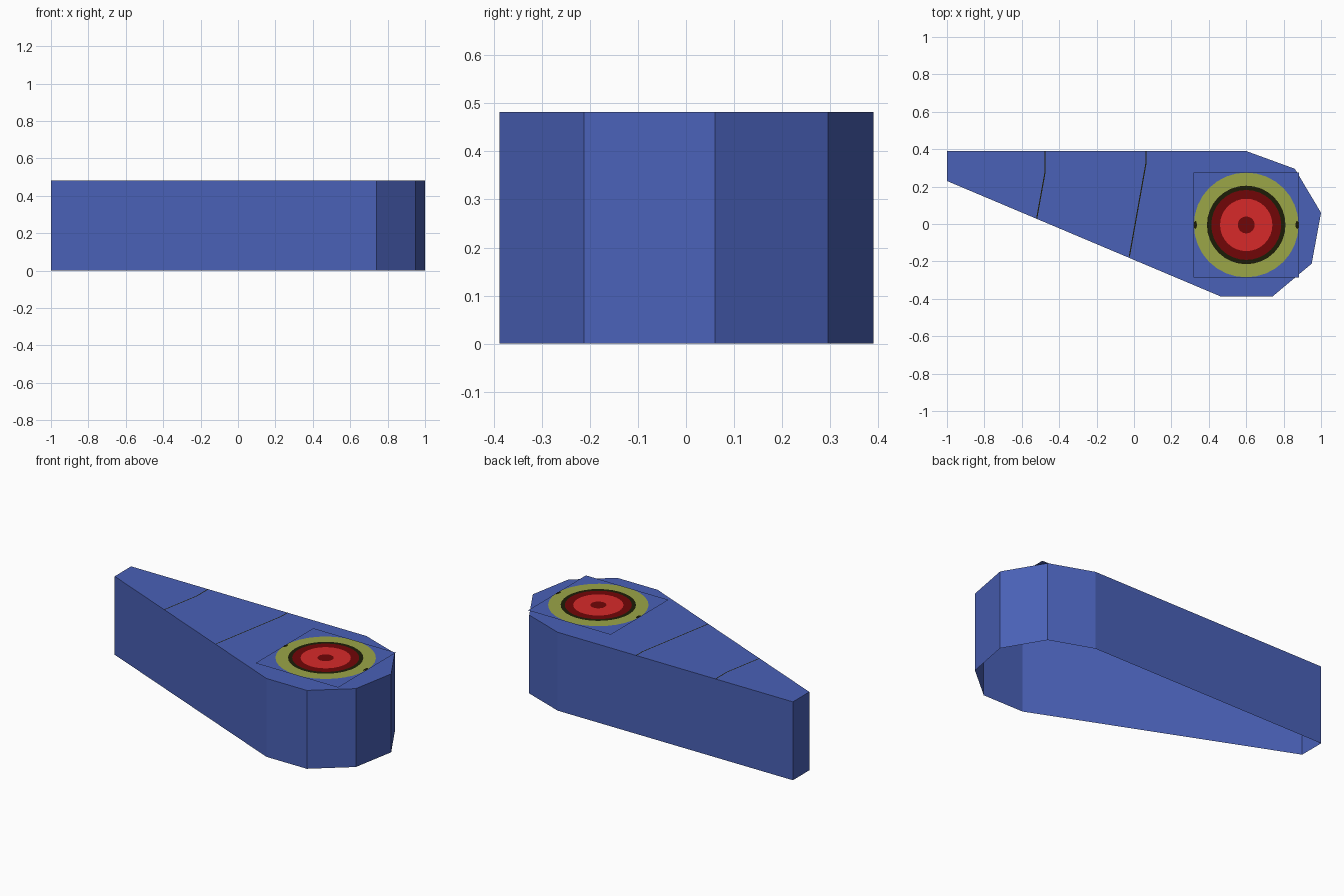
import bpy, bmesh, math
from mathutils import Vector

cube = bpy.data.objects.get("Cube")
if cube:
    bpy.data.objects.remove(cube, do_unlink=True)


def material(name, rgb):
    color = [(c / 255) ** 2.2 for c in rgb] + [1]
    mat = bpy.data.materials.new(name)
    mat.use_nodes = True
    mat.diffuse_color = color
    mat.node_tree.nodes["Principled BSDF"].inputs["Base Color"].default_value = color
    return mat


blue = material("blue", (75, 97, 182))
olive = material("olive", (153, 164, 73))
black = material("black", (34, 34, 15))
dark_red = material("dark red", (112, 14, 16))
red = material("red", (214, 46, 46))


def finish(name, bm, mats):
    mesh = bpy.data.meshes.new(name)
    bm.to_mesh(mesh)
    bm.free()
    for mat in mats:
        mesh.materials.append(mat)
    obj = bpy.data.objects.new(name, mesh)
    bpy.context.collection.objects.link(obj)
    return obj


def polygon(bm, points, z):
    return bm.faces.new([bm.verts.new((x, y, z)) for x, y in points])


TOP = 0.482
DECAL = 0.499
CENTER = Vector((0.6, -0.005))
HALF = 0.281

# Tapered body: open-bottomed shell with a flat top
outline = [(-1, 0.23), (0.465, -0.388), (0.74, -0.388), (0.95, -0.212),
           (1, 0.06), (0.86, 0.295), (0.6, 0.39), (-1, 0.39)]
bm = bmesh.new()
lid = polygon(bm, outline, TOP)
rim = bmesh.ops.extrude_edge_only(bm, edges=lid.edges[:])["geom"]
for v in rim:
    if isinstance(v, bmesh.types.BMVert):
        v.co.z = 0
bmesh.ops.recalc_face_normals(bm, faces=bm.faces[:])
finish("tapered_body", bm, [blue])

# Hairline seams across the top
seams = [[(-0.475, 0.39), (-0.475, 0.28), (-0.52, 0.03)],
         [(0.065, 0.39), (0.065, 0.33), (-0.025, -0.175)]]
for i, path in enumerate(seams):
    bm = bmesh.new()
    rows = [[bm.verts.new((x + s * 0.003, y, TOP + 0.001)) for s in (-1, 1)]
            for x, y in path]
    for a, b in zip(rows, rows[1:]):
        bm.faces.new((b[0], b[1], a[1], a[0]))
    finish(f"top_seam_{i + 1}", bm, [black])

# Square plate that carries the target
bm = bmesh.new()
polygon(bm, [(CENTER.x + sx * HALF, CENTER.y + sy * HALF)
             for sx, sy in ((-1, -1), (1, -1), (1, 1), (-1, 1))], DECAL - 0.001)
finish("target_plate", bm, [blue])

# Concentric target rings, from the centre outwards
SIDES = 32
radii = [0.045, 0.14, 0.187, 0.21, 0.28]
bm = bmesh.new()
rings = []
for r in radii:
    rings.append([bm.verts.new((CENTER.x + r * math.cos(a), CENTER.y + r * math.sin(a), DECAL))
                  for a in (math.tau * k / SIDES for k in range(SIDES))])
bm.faces.new(rings[0])
for i, (inner, outer) in enumerate(zip(rings, rings[1:])):
    for k in range(SIDES):
        n = (k + 1) % SIDES
        bm.faces.new((inner[k], outer[k], outer[n], inner[n])).material_index = i + 1
finish("target_rings", bm, [dark_red, red, dark_red, black, olive])

# Small dark marks at the sides of the target
for side, name in ((-1, "right"), (1, "left")):
    bm = bmesh.new()
    x = CENTER.x + side * 0.272
    polygon(bm, [(x + 0.009 * math.cos(a), CENTER.y + 0.022 * math.sin(a))
                 for a in (math.tau * k / 8 for k in range(8))], DECAL + 0.001)
    finish(f"target_mark_{name}", bm, [black])
